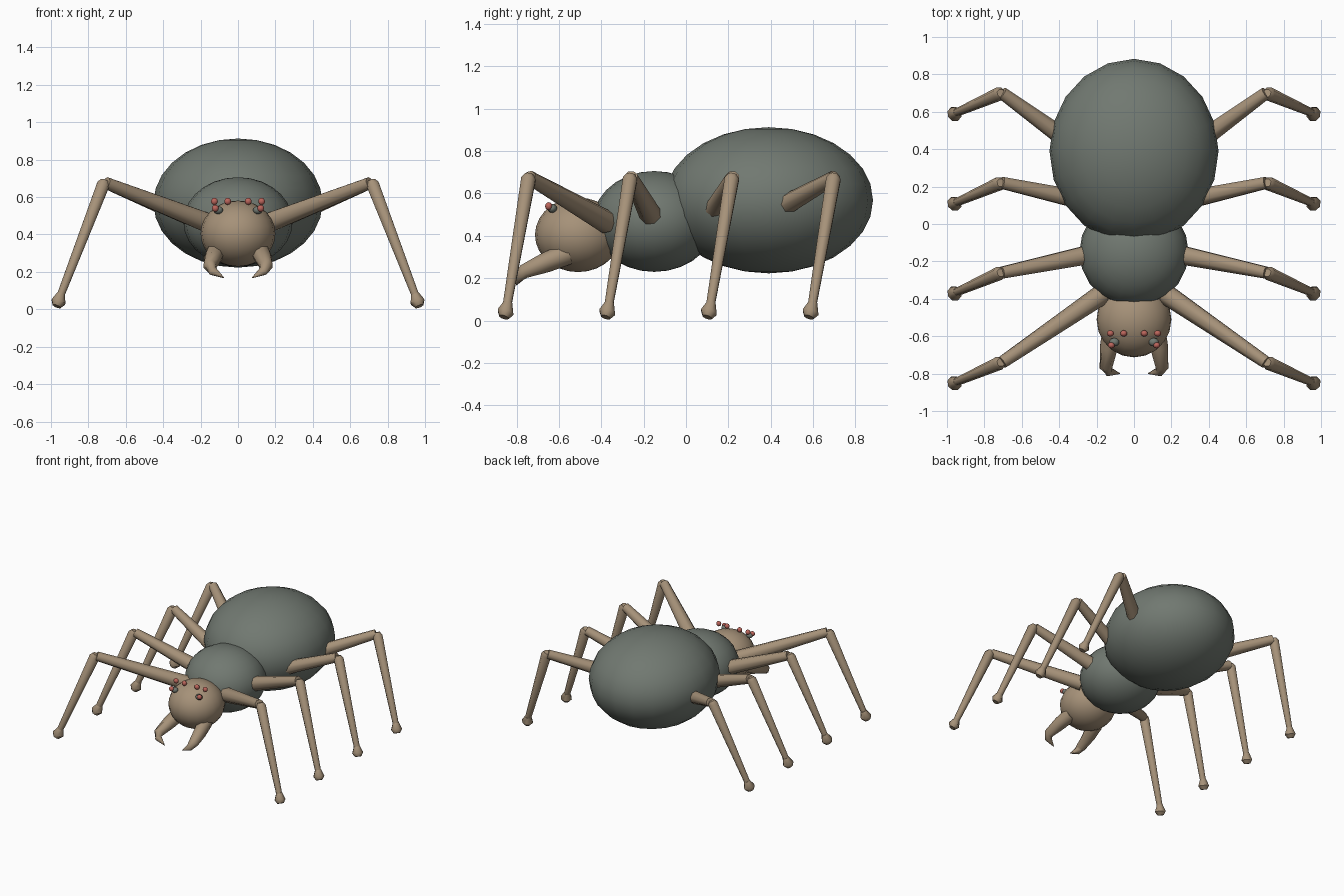
import bpy, bmesh, math
from mathutils import Vector

if "Cube" in bpy.data.objects:
    bpy.data.objects.remove(bpy.data.objects["Cube"])


def material(name, rgb):
    m = bpy.data.materials.new(name)
    m.diffuse_color = (*rgb, 1)
    m.use_nodes = True
    m.node_tree.nodes["Principled BSDF"].inputs["Base Color"].default_value = m.diffuse_color
    return m


GREY = material("grey green", (0.165, 0.19, 0.165))
TAN = material("tan", (0.38, 0.285, 0.19))
RED = material("dull red", (0.50, 0.13, 0.105))


def finish(obj, mat, angle):
    obj.data.materials.append(mat)
    bpy.ops.object.select_all(action='DESELECT')
    obj.select_set(True)
    bpy.context.view_layer.objects.active = obj
    bpy.ops.object.shade_smooth_by_angle(angle=math.radians(angle))


def ellipsoid(name, centre, radii, mat, segs=20, rings=14):
    bpy.ops.mesh.primitive_uv_sphere_add(segments=segs, ring_count=rings, location=centre)
    obj = bpy.context.object
    obj.name = name
    obj.scale = radii
    bpy.ops.object.transform_apply(location=False, rotation=False, scale=True)
    finish(obj, mat, 60)


def tube(name, path, mat, sides=8):
    """Tapered tube through (point, radius) pairs, capped at both ends."""
    pts = [Vector(p) for p, r in path]
    bm = bmesh.new()
    rings = []
    for i, (p, r) in enumerate(path):
        d = (pts[min(i + 1, len(pts) - 1)] - pts[max(i - 1, 0)]).normalized()
        u = d.cross(Vector((0, 1, 0))).normalized()
        v = d.cross(u)
        rings.append([bm.verts.new(pts[i] + r * (u * math.cos(a) + v * math.sin(a)))
                      for a in (2 * math.pi * (k + 0.5) / sides for k in range(sides))])
    for a, b in zip(rings, rings[1:]):
        for k in range(sides):
            n = (k + 1) % sides
            bm.faces.new((a[k], a[n], b[n], b[k]))
    bm.faces.new(rings[0])
    bm.faces.new(rings[-1])
    bmesh.ops.recalc_face_normals(bm, faces=bm.faces)
    me = bpy.data.meshes.new(name)
    bm.to_mesh(me)
    bm.free()
    obj = bpy.data.objects.new(name, me)
    bpy.context.collection.objects.link(obj)
    finish(obj, mat, 50)


# Body
ellipsoid("abdomen", (0, 0.39, 0.568), (0.452, 0.493, 0.345), GREY)
ellipsoid("thorax", (0, -0.15, 0.468), (0.292, 0.29, 0.238), GREY)
ellipsoid("head", (0, -0.51, 0.405), (0.2, 0.203, 0.176), TAN)

# Leg roots, one per pair, and the y of each knee
LEGS = [((0.17, -0.375, 0.465), -0.74), ((0.20, -0.155, 0.475), -0.26),
        ((0.20, 0.11, 0.475), 0.22), ((0.25, 0.37, 0.49), 0.70)]

for side, s in (("right", 1), ("left", -1)):
    def mx(x, y, z):
        return (s * x, y, z)

    # Legs: thick upper segment, slim lower segment, flared foot
    for i, (root, ky) in enumerate(LEGS, 1):
        knee = mx(0.705, ky, 0.675)
        tube(f"upper_leg_{side}_{i}", [(mx(*root), 0.056), (knee, 0.034)], TAN)
        tube(f"lower_leg_{side}_{i}", [(mx(0.712, ky, 0.69), 0.022),
                                       (mx(0.72, ky - 0.004, 0.668), 0.037),
                                       (mx(0.95, ky - 0.105, 0.07), 0.022)], TAN)
        tube(f"foot_{side}_{i}", [(mx(0.945, ky - 0.10, 0.085), 0.022),
                                  (mx(0.96, ky - 0.112, 0.04), 0.041),
                                  (mx(0.97, ky - 0.12, 0.016), 0.024)], TAN)

    # Jaws with inward fang tips
    tube(f"jaw_{side}", [(mx(0.115, -0.56, 0.315), 0.052),
                         (mx(0.135, -0.66, 0.275), 0.048),
                         (mx(0.15, -0.765, 0.232), 0.036),
                         (mx(0.135, -0.79, 0.205), 0.026),
                         (mx(0.075, -0.80, 0.168), 0.002)], TAN)

    # Eyes
    for n, (x, y, z) in enumerate([(0.055, -0.585, 0.577), (0.126, -0.585, 0.577),
                                   (0.121, -0.648, 0.54)], 1):
        ellipsoid(f"small_eye_{side}_{n}", mx(x, y, z), (0.019, 0.017, 0.019), RED, 10, 8)
    ellipsoid(f"large_eye_{side}", mx(0.106, -0.632, 0.53), (0.027, 0.023, 0.021), GREY, 10, 8)
